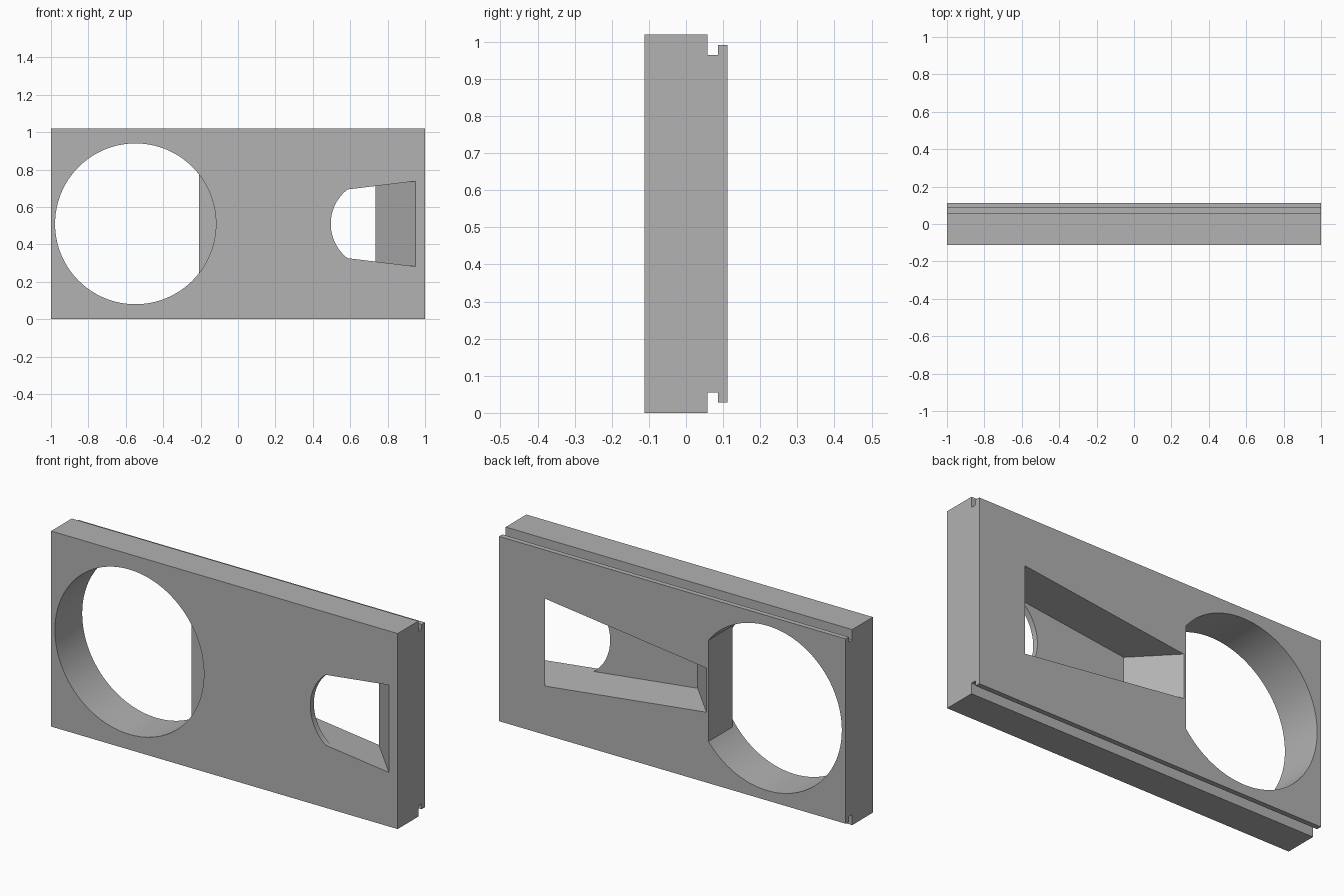
import bpy, bmesh, math

cube = bpy.data.objects.get("Cube")
if cube:
    bpy.data.objects.remove(cube, do_unlink=True)

HALF_DEPTH = 0.1125   # plate runs from -HALF_DEPTH to HALF_DEPTH in y
HEIGHT = 1.02
MID = HEIGHT / 2
LIP = -0.083          # back of the thin front lip

grey = bpy.data.materials.new("plain grey")
grey.use_nodes = True
colour = (0.445, 0.445, 0.445, 1)
grey.diffuse_color = colour
grey.node_tree.nodes["Principled BSDF"].inputs["Base Color"].default_value = colour


def prism(name, near, far):
    """Solid between two matching outlines."""
    bm = bmesh.new()
    a = [bm.verts.new(p) for p in near]
    b = [bm.verts.new(p) for p in far]
    bm.faces.new(a)
    bm.faces.new(b[::-1])
    n = len(a)
    for i in range(n):
        j = (i + 1) % n
        bm.faces.new((a[i], b[i], b[j], a[j]))
    bmesh.ops.recalc_face_normals(bm, faces=bm.faces)
    mesh = bpy.data.meshes.new(name)
    bm.to_mesh(mesh)
    bm.free()
    mesh.materials.append(grey)
    obj = bpy.data.objects.new(name, mesh)
    bpy.context.collection.objects.link(obj)
    return obj


def through(name, outline, y0, y1, slant=0):
    """Prism along y from an (x, z) outline, leaning in x by slant."""
    def layer(y):
        return [(x - slant * (y + HALF_DEPTH), y, z) for x, z in outline]
    return prism(name, layer(y0), layer(y1))


def arc(cx, r, start, end, steps):
    angles = [start + (end - start) * i / steps for i in range(steps + 1)]
    return [(cx + r * math.cos(t), MID + r * math.sin(t)) for t in angles]


def cut(target, cutter):
    mod = target.modifiers.new("cut", "BOOLEAN")
    mod.operation = "DIFFERENCE"
    mod.solver = "EXACT"
    mod.object = cutter
    bpy.context.view_layer.objects.active = target
    bpy.ops.object.modifier_apply(modifier=mod.name)
    bpy.data.objects.remove(cutter, do_unlink=True)


# Plate with a grooved rail along the top and bottom of its back
upper = [(-HALF_DEPTH, MID), (0.058, MID), (0.058, 0.455),
         (0.086, 0.455), (0.086, 0.482), (HALF_DEPTH, 0.482)]
section = upper + [(y, -z) for y, z in reversed(upper)]
plate = prism("plate", [(-1, y, MID + z) for y, z in section],
              [(1, y, MID + z) for y, z in section])

# Round window: full circle in the front lip, flat-sided behind it
window = through("window_cutter", arc(-0.548, 0.43, 0, math.tau, 128)[:-1], -0.3, 0.3)
cut(window, through("window_flat", [(-0.209, 0), (0.2, 0), (0.2, 1), (-0.209, 1)], LIP, 0.5))
cut(plate, window)

# Slanted tapering pocket, open at the front beyond a curved lip
wide, narrow = 0.228, 0.115
pocket = through("pocket_cutter", [(0.95, MID - wide), (0.95, MID + wide),
                                   (0.019, MID + narrow), (0.019, MID - narrow)],
                 -0.2, 0.2, slant=0.96)
lip_curve = arc(0.73, 0.234, math.pi * 1.5, math.pi * 0.5, 64)
cut(pocket, through("pocket_lip", [(-1, -1), (0.73, -1)] + lip_curve + [(0.73, 2), (-1, 2)],
                    -0.4, LIP))
cut(plate, pocket)

# Smooth the curved walls, keep edges crisp
bpy.ops.object.select_all(action="DESELECT")
plate.select_set(True)
bpy.context.view_layer.objects.active = plate
bpy.ops.object.shade_smooth_by_angle(angle=math.radians(30))
